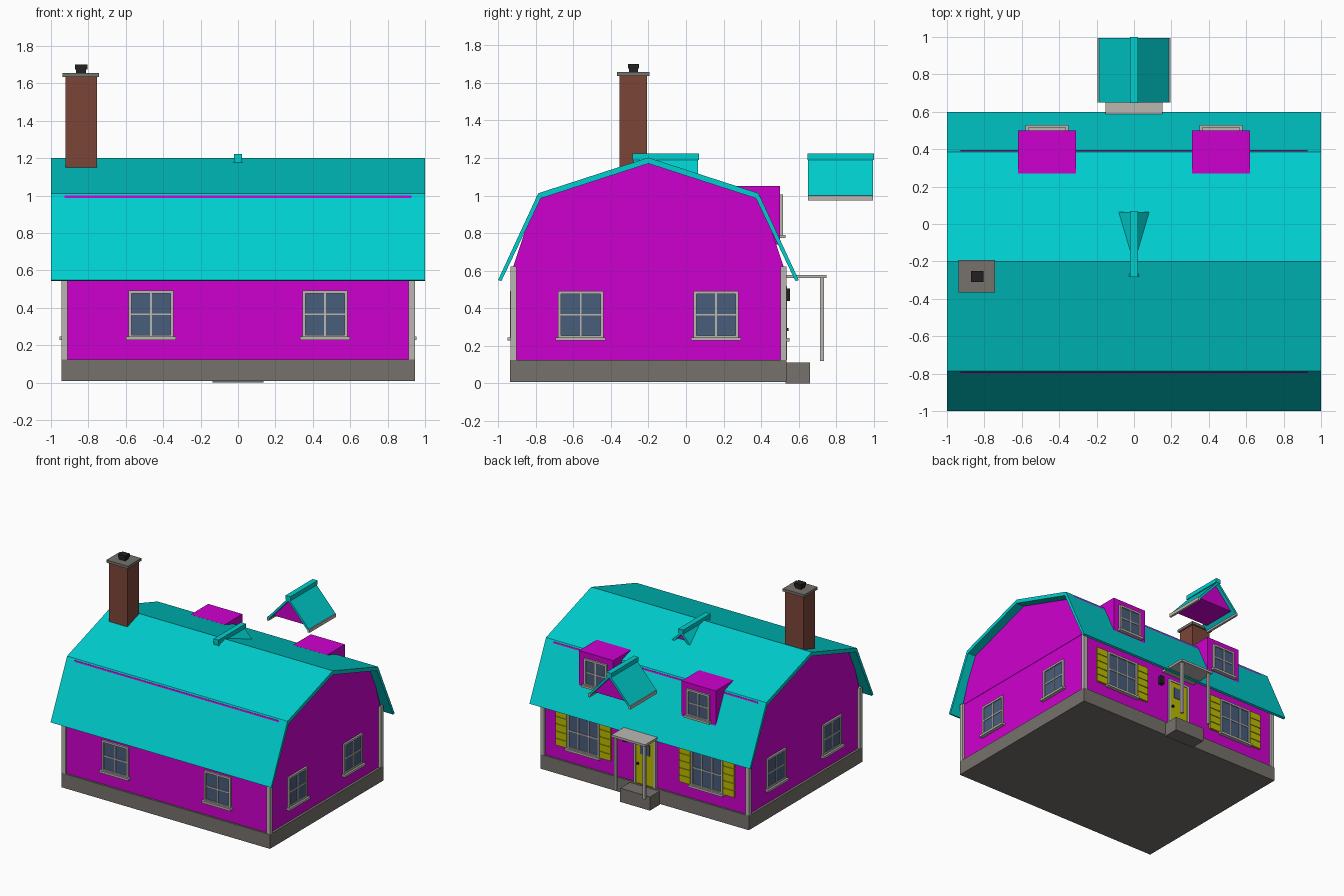
import bpy, bmesh
from math import radians
from mathutils import Matrix, Vector

if "Cube" in bpy.data.objects:
    bpy.data.objects.remove(bpy.data.objects["Cube"])


def material(name, *rgb):
    m = bpy.data.materials.new(name)
    m.diffuse_color = (*rgb, 1)
    m.use_nodes = True
    m.node_tree.nodes["Principled BSDF"].inputs["Base Color"].default_value = m.diffuse_color
    return m


WALL = material("wall_paint", 0.62, 0.0, 0.62)
ROOF = material("roof_paint", 0.0, 0.62, 0.62)
BRICK = material("brick", 0.2, 0.06, 0.04)
TRIM = material("trim", 0.5, 0.47, 0.44)
STONE = material("stone", 0.18, 0.165, 0.15)
GLASS = material("glass", 0.065, 0.11, 0.2)
YELLOW = material("yellow_paint", 0.5, 0.5, 0.0)
BLACK = material("black_metal", 0.015, 0.015, 0.015)


def finish(name, bm, mat, mtx=None):
    bmesh.ops.recalc_face_normals(bm, faces=bm.faces)
    me = bpy.data.meshes.new(name)
    bm.to_mesh(me)
    bm.free()
    me.materials.append(mat)
    ob = bpy.data.objects.new(name, me)
    if mtx:
        ob.matrix_world = mtx
    bpy.context.collection.objects.link(ob)
    return ob


def boxes(name, mat, *ranges, mtx=None):
    """Each range is x0, x1, y0, y1, z0, z1."""
    bm = bmesh.new()
    for x0, x1, y0, y1, z0, z1 in ranges:
        m = Matrix.Translation(((x0 + x1) / 2, (y0 + y1) / 2, (z0 + z1) / 2))
        m = m @ Matrix.Diagonal((x1 - x0, y1 - y0, z1 - z0, 1))
        bmesh.ops.create_cube(bm, size=1, matrix=m)
    return finish(name, bm, mat, mtx)


def prism(name, mat, pts, a, b, axis="x"):
    """Extrude a profile (horizontal, z) from a to b along x or y."""
    bm = bmesh.new()
    at = (lambda p: (a, p[0], p[1])) if axis == "x" else (lambda p: (p[0], a, p[1]))
    face = bm.faces.new([bm.verts.new(at(p)) for p in pts])
    geo = bmesh.ops.extrude_face_region(bm, geom=[face])["geom"]
    move = Vector((b - a, 0, 0)) if axis == "x" else Vector((0, b - a, 0))
    bmesh.ops.translate(bm, vec=move, verts=[v for v in geo if isinstance(v, bmesh.types.BMVert)])
    return finish(name, bm, mat)


def window(name, x, y, z, angle, w, h, cols=2):
    """Framed window whose outside faces local -y."""
    m = Matrix.Translation((x, y, z)) @ Matrix.Rotation(radians(angle), 4, "Z")
    r, f, t = w / 2, 0.016, 0.005
    bars = [(-r, -r + f, -0.015, 0.005, 0, h), (r - f, r, -0.015, 0.005, 0, h),
            (-r, r, -0.015, 0.005, h - f, h), (-r, r, -0.015, 0.005, 0, f),
            (-r, r, -0.011, 0.005, h / 2 - t, h / 2 + t),
            (-r - 0.013, r + 0.013, -0.03, 0.005, -0.012, 0.006)]
    for i in range(1, cols):
        c = -r + w * i / cols
        bars.append((c - t, c + t, -0.011, 0.005, 0, h))
    boxes(name + "_frame", TRIM, *bars, mtx=m)
    boxes(name + "_glass", GLASS, (-r + f / 2, r - f / 2, -0.006, 0.005, f / 2, h - f / 2), mtx=m)


# Foundation, walls and corner boards
boxes("foundation", STONE, (-0.945, 0.945, -0.935, 0.535, 0.008, 0.125))
boxes("walls", WALL, (-0.925, 0.925, -0.92, 0.52, 0.125, 0.62))
boxes("corner_boards", TRIM, *[
    (min(s * 0.912, s * 0.945), max(s * 0.912, s * 0.945), y, y + 0.032, 0.125, 0.622)
    for s in (-1, 1) for y in (-0.934, 0.502)])


def both_sides(half):
    """Mirror a half profile (offset from ridge, z) about the ridge line."""
    return [(-0.2 - d, z) for d, z in half] + [(-0.2 + d, z) for d, z in reversed(half) if d > 0]


# Gambrel gable and roof shell
prism("gable", WALL, both_sides([(0, 1.175), (0.593, 1.0), (0.72, 0.62)]), -0.928, 0.928)
outer = [(0, 1.202), (0.586, 1.012), (0.8, 0.55)]
inner = [(0, 1.17), (0.572, 0.985), (0.782, 0.545)]
for s, label in ((-1, "front"), (1, "back")):
    prism("roof_" + label, ROOF, [(-0.2 + s * d, z) for d, z in outer + inner[::-1]], -1, 1)

# Chimney
boxes("chimney", BRICK, (-0.922, -0.755, -0.355, -0.207, 1.05, 1.635))
boxes("chimney_cap", STONE, (-0.937, -0.742, -0.367, -0.193, 1.635, 1.657))
boxes("chimney_pot", BLACK, (-0.865, -0.812, -0.304, -0.256, 1.65, 1.68),
      (-0.872, -0.805, -0.309, -0.251, 1.675, 1.7))

# Plain windows on front and both sides
for s in (-1, 1):
    side = "right" if s > 0 else "left"
    window("front_window_" + side, s * 0.465, -0.92, 0.24, 0, 0.24, 0.252)
    for y, end in ((-0.56, "front"), (0.16, "back")):
        window(f"{side}_{end}_window", s * 0.925, y, 0.24, s * 90, 0.24, 0.252)

    # Back windows with slatted shutters
    window("back_window_" + side, s * 0.56, 0.52, 0.235, 180, 0.29, 0.3, cols=3)
    slats = []
    for c in (s * 0.56 - 0.2, s * 0.56 + 0.2):
        slats.append((c - 0.046, c + 0.046, 0.515, 0.528, 0.235, 0.535))
        for i in range(5):
            z = 0.235 + i * 0.06
            slats.append((c - 0.05, c + 0.05, 0.515, 0.534, z + 0.003, z + 0.057))
    boxes("shutters_" + side, YELLOW, *slats)

    # Flat-topped dormers
    x = s * 0.465
    boxes("dormer_" + side, WALL, (x - 0.155, x + 0.155, 0.27, 0.5, 0.74, 1.05))
    window("dormer_window_" + side, x, 0.5, 0.785, 180, 0.205, 0.22)

# Door, lamp, step and porch
boxes("door", YELLOW, (-0.085, 0.085, 0.515, 0.53, 0.125, 0.505))
boxes("door_frame", TRIM, (-0.1, -0.082, 0.515, 0.536, 0.125, 0.52),
      (0.082, 0.1, 0.515, 0.536, 0.125, 0.52), (-0.1, 0.1, 0.515, 0.536, 0.502, 0.52))
boxes("door_glass", GLASS, (-0.045, 0.045, 0.525, 0.534, 0.37, 0.46))
boxes("door_knob", BLACK, (0.055, 0.07, 0.525, 0.545, 0.28, 0.295))
boxes("wall_lamp", BLACK, (0.16, 0.195, 0.515, 0.552, 0.44, 0.505))
boxes("step", STONE, (-0.135, 0.135, 0.53, 0.66, 0, 0.112))
boxes("porch_roof", TRIM, (-0.153, 0.153, 0.515, 0.748, 0.56, 0.578))
boxes("porch_posts", TRIM, *[(x - 0.01, x + 0.01, 0.714, 0.734, 0.12, 0.565) for x in (-0.13, 0.13)])

# Two small gable roofs: one through the ridge, one floating behind
for y, label in ((-0.28, "ridge"), (0.65, "floating")):
    e = y + 0.345
    prism(label + "_small_roof", ROOF,
          [(0, 1.206), (0.187, 1.0), (0.175, 0.988), (0, 1.18), (-0.175, 0.988), (-0.187, 1.0)], y, e, "y")
    boxes(label + "_ridge_cap", ROOF, (-0.022, 0.022, y - 0.004, e + 0.004, 1.19, 1.224))
    boxes(label + "_eave_trim", TRIM, (-0.194, -0.176, y, e, 0.973, 0.999), (0.176, 0.194, y, e, 0.973, 0.999))
    prism(label + "_small_gable", WALL, [(0, 1.185), (0.155, 1.012), (-0.155, 1.012)], y + 0.03, e - 0.03, "y")
